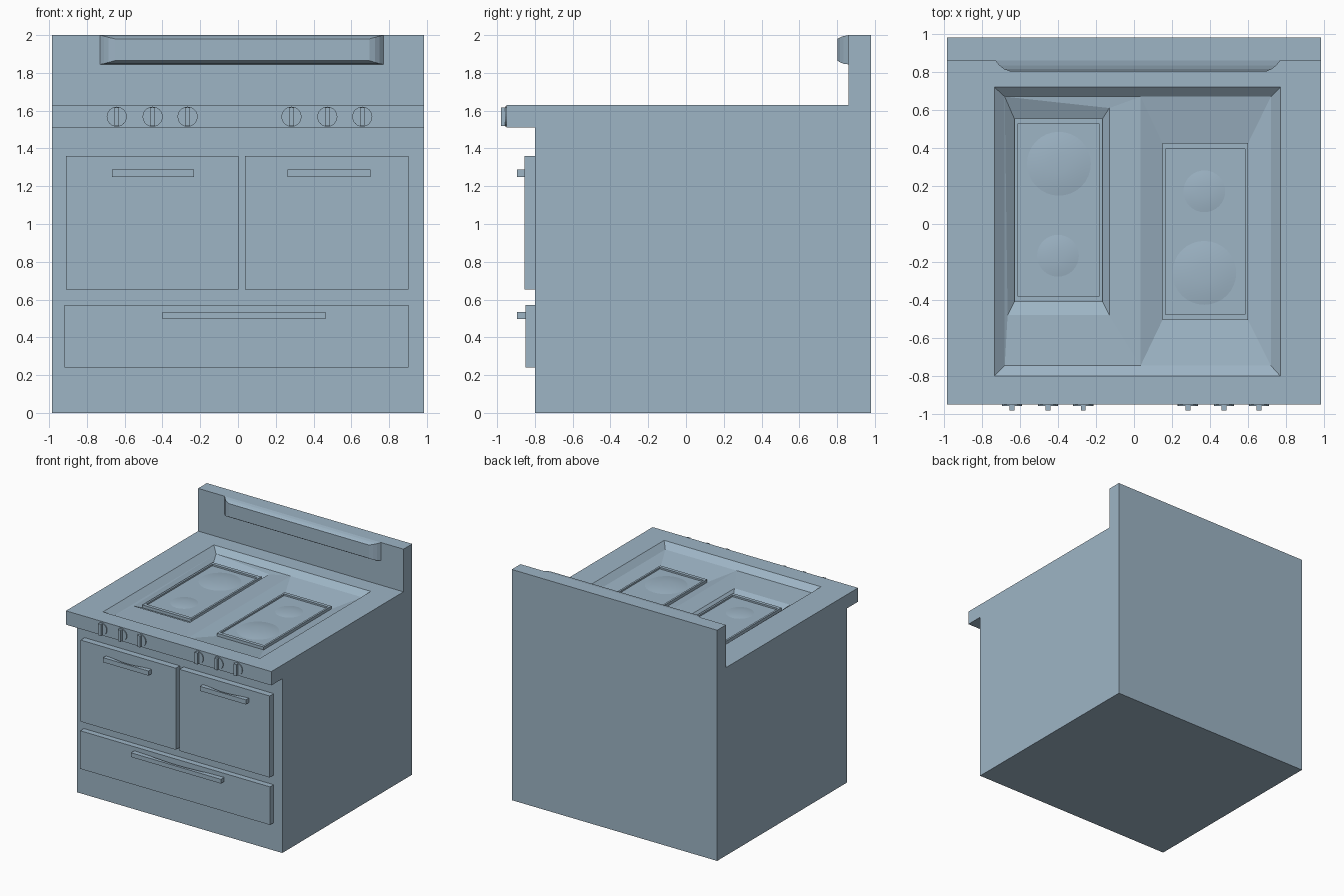
import bpy, bmesh
from math import cos, sin, pi

if "Cube" in bpy.data.objects:
    bpy.data.objects.remove(bpy.data.objects["Cube"])

# Blue-grey enamel used on every part
enamel = bpy.data.materials.new("blue_grey_enamel")
enamel.diffuse_color = (0.34, 0.46, 0.56, 1)
enamel.use_nodes = True
enamel.node_tree.nodes["Principled BSDF"].inputs["Base Color"].default_value = enamel.diffuse_color


def finish(name, bm, recalc=True, smooth=False):
    bmesh.ops.remove_doubles(bm, verts=bm.verts[:], dist=1e-5)
    if recalc:
        bmesh.ops.recalc_face_normals(bm, faces=bm.faces[:])
    for f in bm.faces:
        f.smooth = smooth
    me = bpy.data.meshes.new(name)
    bm.to_mesh(me)
    bm.free()
    me.materials.append(enamel)
    ob = bpy.data.objects.new(name, me)
    bpy.context.collection.objects.link(ob)
    return ob


def loft(bm, rings, caps=(True, True), skip=()):
    """Skin a list of equal-length point rings; skip leaves out side strips."""
    vs = [[bm.verts.new(p) for p in r] for r in rings]
    n = len(rings[0])
    for a, b in zip(vs, vs[1:]):
        for i in range(n):
            if i not in skip:
                j = (i + 1) % n
                bm.faces.new((a[i], a[j], b[j], b[i]))
    if caps[0]:
        bm.faces.new(vs[0][::-1])
    if caps[1]:
        bm.faces.new(vs[-1])


def rect(x0, x1, y0, y1, z):
    return [(x0, y0, z), (x1, y0, z), (x1, y1, z), (x0, y1, z)]


def wall(x0, x1, z0, z1, y):
    return [(x0, y, z0), (x1, y, z0), (x1, y, z1), (x0, y, z1)]


def box(name, x0, x1, y0, y1, z0, z1):
    bm = bmesh.new()
    loft(bm, [rect(x0, x1, y0, y1, z0), rect(x0, x1, y0, y1, z1)])
    return finish(name, bm)


# Body with overhanging front panel and backsplash; cooktop strip left open
W, TOP = 0.985, 1.63
profile = [(-0.8, 0), (0.98, 0), (0.98, 2), (0.86, 2),
           (0.86, TOP), (-0.95, TOP), (-0.95, 1.51), (-0.8, 1.51)]
bm = bmesh.new()
loft(bm, [[(x, y, z) for y, z in profile] for x in (-W, W)], skip=(4,))
finish("stove_body", bm, recalc=False)

# Cooktop: shallow bevelled recess with two sloped basins
LEFT = (-0.63, -0.165, -0.41, 0.555)
RIGHT = (0.15, 0.60, -0.505, 0.425)
MID, LOW = 1.585, 1.545
left_lip = [(-0.665, -0.48, MID - 0.008), (-0.13, -0.48, MID - 0.008),
            (-0.13, 0.61, MID - 0.005), (-0.68, 0.67, MID)]
bm = bmesh.new()
loft(bm, [rect(-W, W, -0.95, 0.86, TOP), rect(-0.735, 0.77, -0.8, 0.72, TOP),
          rect(-0.68, 0.72, -0.745, 0.67, MID)], caps=(False, False))
loft(bm, [rect(-0.68, 0.035, -0.745, 0.67, MID), left_lip, rect(*LEFT, LOW)],
     caps=(False, True))
loft(bm, [rect(0.035, 0.72, -0.745, 0.67, MID), rect(*RIGHT, LOW)], caps=(False, True))
finish("cooktop", bm, recalc=False)

# Rimmed burner trays
for side, (x0, x1, y0, y1) in (("left", LEFT), ("right", RIGHT)):
    inner = (x0 + 0.016, x1 - 0.016, y0 + 0.03, y1 - 0.03)
    bm = bmesh.new()
    loft(bm, [rect(x0, x1, y0, y1, LOW), rect(x0, x1, y0, y1, 1.57),
              rect(*inner, 1.57), rect(*inner, 1.556)], caps=(False, True))
    finish(side + "_burner_tray", bm, recalc=False)

# Low domed burners
for name, x, y, r in (("left_large", -0.395, 0.317, 0.168), ("left_small", -0.4, -0.167, 0.11),
                      ("right_large", 0.37, -0.257, 0.168), ("right_small", 0.37, 0.172, 0.11)):
    bm = bmesh.new()
    loft(bm, [[(x + r * k * cos(2 * pi * i / 32), y + r * k * sin(2 * pi * i / 32),
                1.556 + 0.085 * r * (1 - k * k)) for i in range(32)]
              for k in (1, 0.85, 0.7, 0.55, 0.3)], caps=(False, True))
    finish(name + "_burner", bm, recalc=False, smooth=True)

# Bulging lamp hood on the backsplash
bm = bmesh.new()
loft(bm, [wall(-0.73, 0.77, 1.845, 2.0, 0.86), wall(-0.71, 0.75, 1.848, 1.995, 0.835),
          wall(-0.685, 0.725, 1.856, 1.988, 0.815), wall(-0.65, 0.695, 1.865, 1.98, 0.802)])
finish("backsplash_hood", bm)

# Oven doors and drawer
box("left_oven_door", -0.91, 0.002, -0.855, -0.8, 0.653, 1.36)
box("right_oven_door", 0.037, 0.903, -0.855, -0.8, 0.653, 1.36)
box("drawer", -0.918, 0.902, -0.85, -0.8, 0.24, 0.57)


# Handles: straight front, arched hollow behind
def handle(name, x0, x1, z0, z1, back):
    bm = bmesh.new()
    rings = []
    for i in range(13):
        t = i / 12
        x, y = x0 + (x1 - x0) * t, back - 0.026 * sin(pi * t) ** 2
        rings.append([(x, -0.895, z0), (x, y, z0), (x, y, z1), (x, -0.895, z1)])
    loft(bm, rings)
    finish(name, bm)


handle("left_door_handle", -0.668, -0.232, 1.248, 1.288, -0.855)
handle("right_door_handle", 0.262, 0.702, 1.248, 1.288, -0.855)
handle("drawer_handle", -0.40, 0.462, 0.498, 0.535, -0.85)

# Control knobs: thin disc with an upright grip
for n, x in enumerate((-0.642, -0.452, -0.267, 0.283, 0.473, 0.658), 1):
    bm = bmesh.new()
    loft(bm, [[(x + 0.053 * cos(2 * pi * i / 24), y, 1.568 + 0.053 * sin(2 * pi * i / 24))
               for i in range(24)] for y in (-0.95, -0.958)])
    finish(f"knob_disc_{n}", bm)
    box(f"knob_grip_{n}", x - 0.013, x + 0.013, -0.98, -0.957, 1.518, 1.618)
